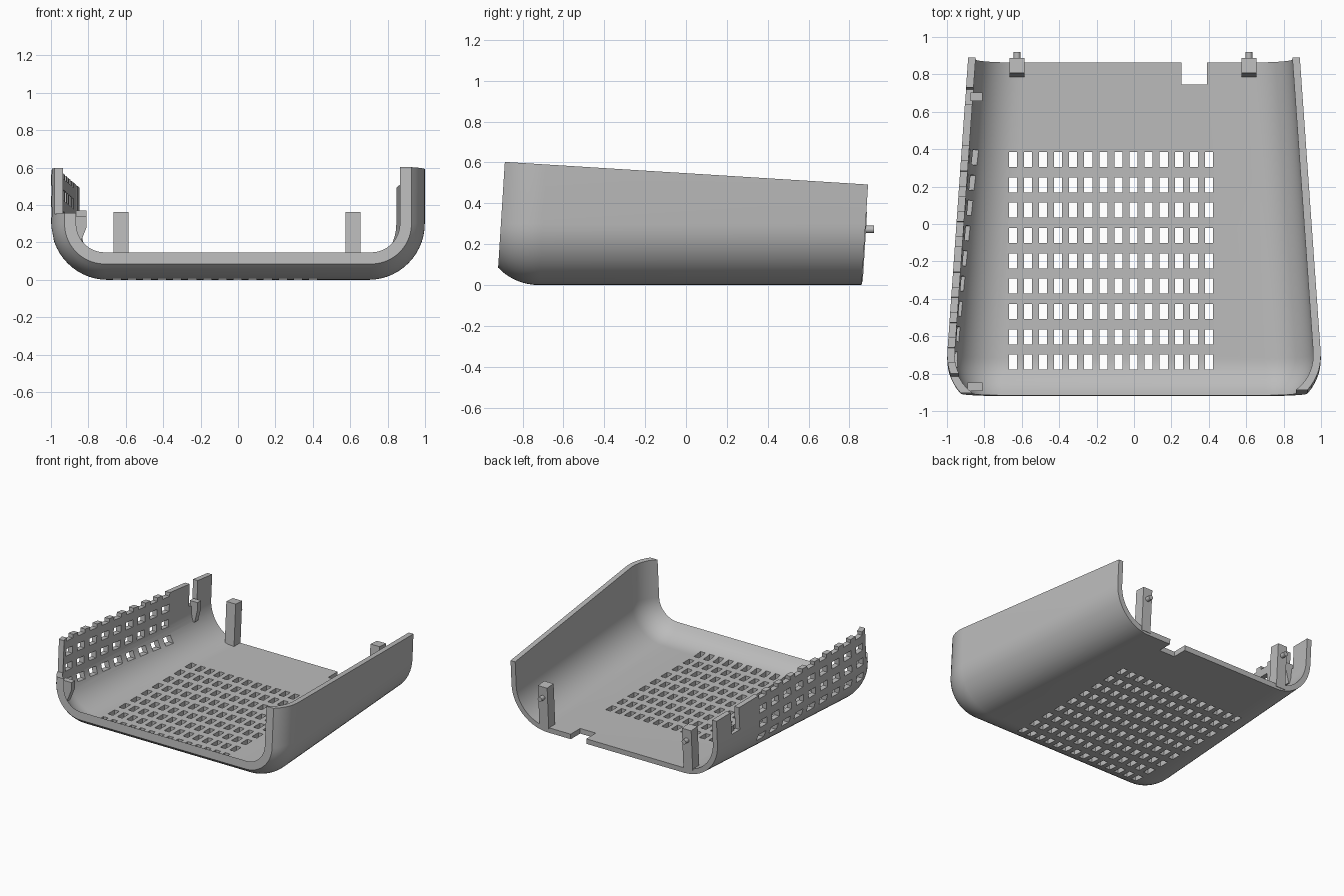
import bpy, bmesh, math
from mathutils import Matrix, Vector

cube = bpy.data.objects.get("Cube")
if cube:
    bpy.data.objects.remove(cube, do_unlink=True)

LEAN = 0.0635            # the ends lean back with height
R = 0.3                  # corner radius of the trough
FRONT, BACK = -0.925, 0.86
FLOOR_Z = 0.04

grey = bpy.data.materials.new("plain grey")
grey.use_nodes = True
colour = (0.5, 0.5, 0.5, 1)
grey.diffuse_color = colour
grey.node_tree.nodes["Principled BSDF"].inputs["Base Color"].default_value = colour


def finish(name, bm):
    bmesh.ops.recalc_face_normals(bm, faces=bm.faces)
    mesh = bpy.data.meshes.new(name)
    bm.to_mesh(mesh)
    bm.free()
    mesh.materials.append(grey)
    obj = bpy.data.objects.new(name, mesh)
    bpy.context.collection.objects.link(obj)
    return obj


def add_box(bm, centre, size, tilt=0.0):
    m = (Matrix.Translation(centre) @ Matrix.Rotation(tilt, 4, 'X')
         @ Matrix.Diagonal((*size, 1)))
    bmesh.ops.create_cube(bm, size=1, matrix=m)


def half_width(y):
    return 1.0 - 0.0705 * (y + 0.75)


def rim_height(y):
    return 0.545 - 0.062 * y


def section(y, inset):
    """U-shaped outline from the left rim over the floor to the right rim."""
    w, r = half_width(y), R - inset
    side = [(w - inset, rim_height(y))]
    for i in range(15):
        a = math.radians(90) * i / 14
        side.append((w - R + r * math.cos(a), R - r * math.sin(a)))
    outline = side + [(-x, z) for x, z in reversed(side)]
    return [Vector((x, y + LEAN * z, z)) for x, z in outline]


# Tray shell: tapered trough, its front end rolled inwards
bm = bmesh.new()
bend, start = 0.29, -0.72
stations = [FRONT + (start - FRONT) * i / 8 for i in range(9)] + [BACK]
rings = []
for y in stations:
    into = max(0.0, start - y)
    outer = bend - math.sqrt(bend ** 2 - into ** 2)
    inner = bend - math.sqrt((bend - FLOOR_Z) ** 2 - into ** 2)
    loop = section(y, outer) + section(y, inner)[::-1]
    rings.append([bm.verts.new(p) for p in loop])
n = len(rings[0])
for a, b in zip(rings, rings[1:]):
    for i in range(n):
        j = (i + 1) % n
        bm.faces.new((a[i], a[j], b[j], b[i]))
for ring in (rings[0], rings[-1]):
    for i in range(n // 2 - 1):
        bm.faces.new((ring[i], ring[i + 1], ring[n - 2 - i], ring[n - 1 - i]))
tray = finish("tray_shell", bm)

# Cutter: floor vents, side vents, clip slots and cable notch
bm = bmesh.new()
rows = [0.345 - 0.1355 * i for i in range(9)]
for y in rows:
    for col in range(14):
        add_box(bm, (-0.648 + 0.0807 * col, y, 0), (0.043, 0.08, 0.3))
    for level in range(4):
        z = rim_height(y) - 0.115 * level
        add_box(bm, (-0.95, y + LEAN * z, z), (0.28, 0.08, 0.055), -0.062)
add_box(bm, (0.322, 0.87, 0), (0.135, 0.25, 0.4))
add_box(bm, (-0.9, 0.69, 0.58), (0.3, 0.09, 0.5), -0.062)
add_box(bm, (-0.9, -0.94, 0.61), (0.3, 0.28, 0.5), -0.062)
cutter = finish("vent_cutter", bm)

bool_mod = tray.modifiers.new("vents", 'BOOLEAN')
bool_mod.operation = 'DIFFERENCE'
bool_mod.solver = 'EXACT'
bool_mod.object = cutter
bpy.context.view_layer.objects.active = tray
tray.select_set(True)
bpy.ops.object.modifier_apply(modifier=bool_mod.name)
bpy.data.objects.remove(cutter, do_unlink=True)
bpy.ops.object.shade_smooth_by_angle(angle=math.radians(30))

# Rear posts, each with a round locating peg
for side, x in (("right", -0.625), ("left", 0.615)):
    bm = bmesh.new()
    add_box(bm, (x, 0.836, 0.19), (0.08, 0.08, 0.34), -0.062)
    finish(side + "_rear_post", bm)
    bm = bmesh.new()
    m = Matrix.Translation((x, 0.89, 0.272)) @ Matrix.Rotation(math.radians(90), 4, 'X')
    bmesh.ops.create_cone(bm, cap_ends=True, segments=16, radius1=0.018,
                          radius2=0.018, depth=0.06, matrix=m)
    peg = finish(side + "_post_peg", bm)
    bpy.ops.object.select_all(action='DESELECT')
    peg.select_set(True)
    bpy.context.view_layer.objects.active = peg
    bpy.ops.object.shade_smooth_by_angle(angle=math.radians(30))

# Wedge clips on the vented wall, narrowing downwards
for name, y, wall, top in (("front_clip", -0.87, -0.89, 0.34),
                           ("rear_clip", 0.68, -0.875, 0.37)):
    bm = bmesh.new()
    profile = [(wall, top), (-0.81, top), (-0.81, top - 0.06), (wall + 0.04, top - 0.16),
               (wall, top - 0.16)]
    face = bm.faces.new([bm.verts.new((x, y - 0.022, z)) for x, z in profile])
    moved = bmesh.ops.extrude_face_region(bm, geom=[face])["geom"]
    bmesh.ops.translate(bm, vec=(0, 0.044, 0),
                        verts=[v for v in moved if isinstance(v, bmesh.types.BMVert)])
    finish(name, bm)
